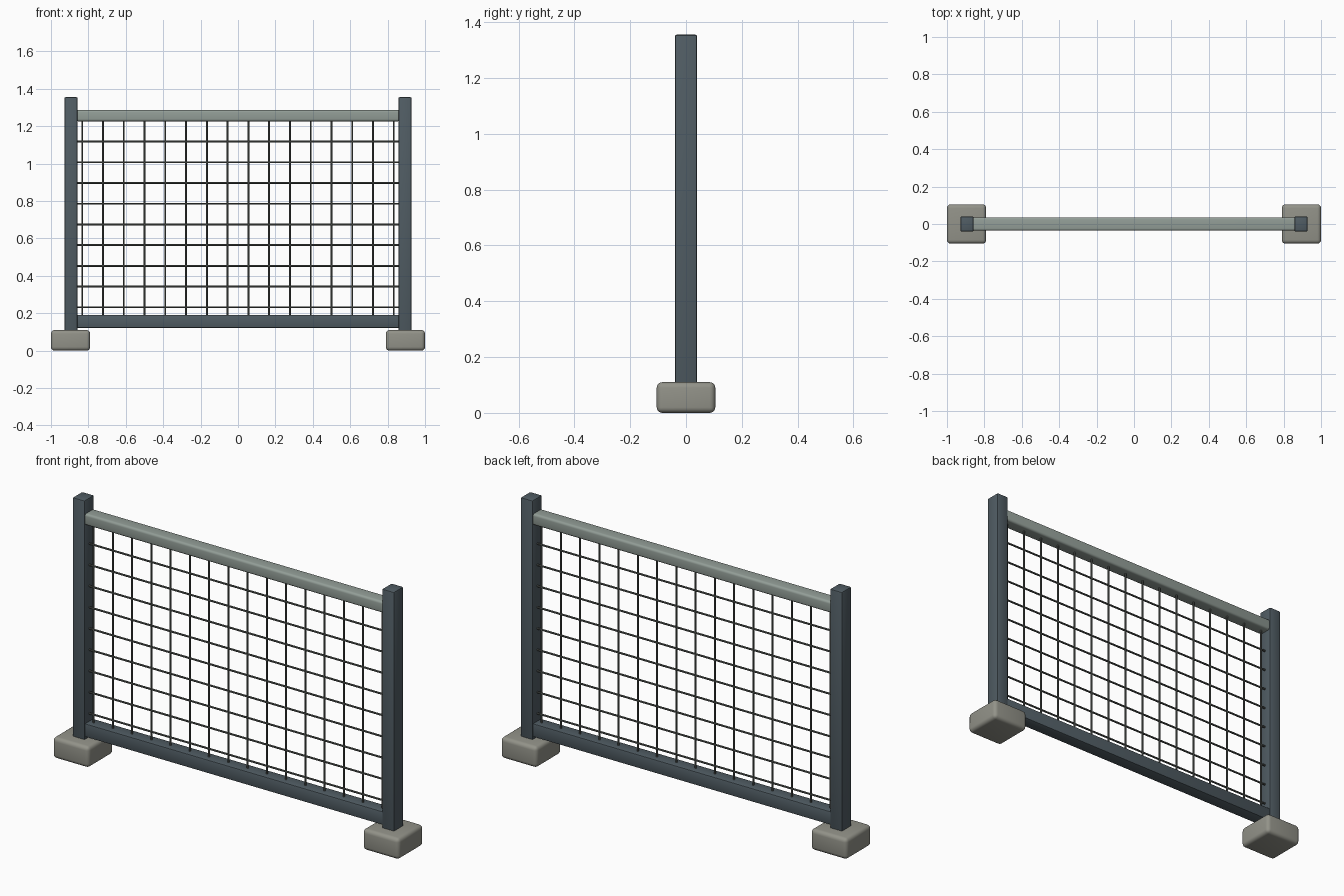
import bpy, math

if "Cube" in bpy.data.objects:
    bpy.data.objects.remove(bpy.data.objects["Cube"])


def material(name, rgb):
    m = bpy.data.materials.new(name)
    m.diffuse_color = (*rgb, 1)
    m.use_nodes = True
    m.node_tree.nodes["Principled BSDF"].inputs["Base Color"].default_value = m.diffuse_color
    return m


SLATE = material("slate_paint", (0.08, 0.107, 0.125))
SAGE = material("sage_paint", (0.29, 0.34, 0.31))
STONE = material("stone", (0.29, 0.29, 0.25))
WIRE = material("wire_steel", (0.10, 0.11, 0.10))


def finish(ob, name, mat):
    ob.name = name
    ob.data.materials.append(mat)
    bpy.ops.object.shade_smooth_by_angle(angle=math.radians(35))


def box(name, loc, size, bevel, segments, mat):
    bpy.ops.mesh.primitive_cube_add(size=1, location=loc)
    ob = bpy.context.object
    ob.scale = size
    bpy.ops.object.transform_apply(location=False, rotation=False, scale=True)
    mod = ob.modifiers.new("rounded_edges", 'BEVEL')
    mod.width, mod.segments = bevel, segments
    bpy.ops.object.modifier_apply(modifier=mod.name)
    finish(ob, name, mat)


def wire(name, loc, length, rotation):
    bpy.ops.mesh.primitive_cylinder_add(vertices=8, radius=0.005, depth=length,
                                        location=loc, rotation=rotation)
    finish(bpy.context.object, name, WIRE)


# Posts and block feet at both ends
for side, label in ((-1, "left"), (1, "right")):
    box(label + "_post", (side * 0.893, 0, 0.678), (0.07, 0.08, 1.355), 0.007, 2, SLATE)
    box(label + "_foot", (side * 0.895, 0, 0.055), (0.21, 0.21, 0.11), 0.02, 4, STONE)

# Rails between the posts
box("top_rail", (0, 0, 1.256), (1.73, 0.072, 0.06), 0.012, 4, SAGE)
box("bottom_rail", (0, 0, 0.156), (1.73, 0.07, 0.07), 0.006, 2, SLATE)

# Square wire mesh infill
for i in range(16):
    wire(f"vertical_wire_{i + 1}", (-0.833 + i * 0.11107, 0, 0.708), 1.06, (0, 0, 0))
for i in range(9):
    wire(f"horizontal_wire_{i + 1}", (0, 0, 0.232 + i * 0.1107), 1.74, (0, math.pi / 2, 0))
